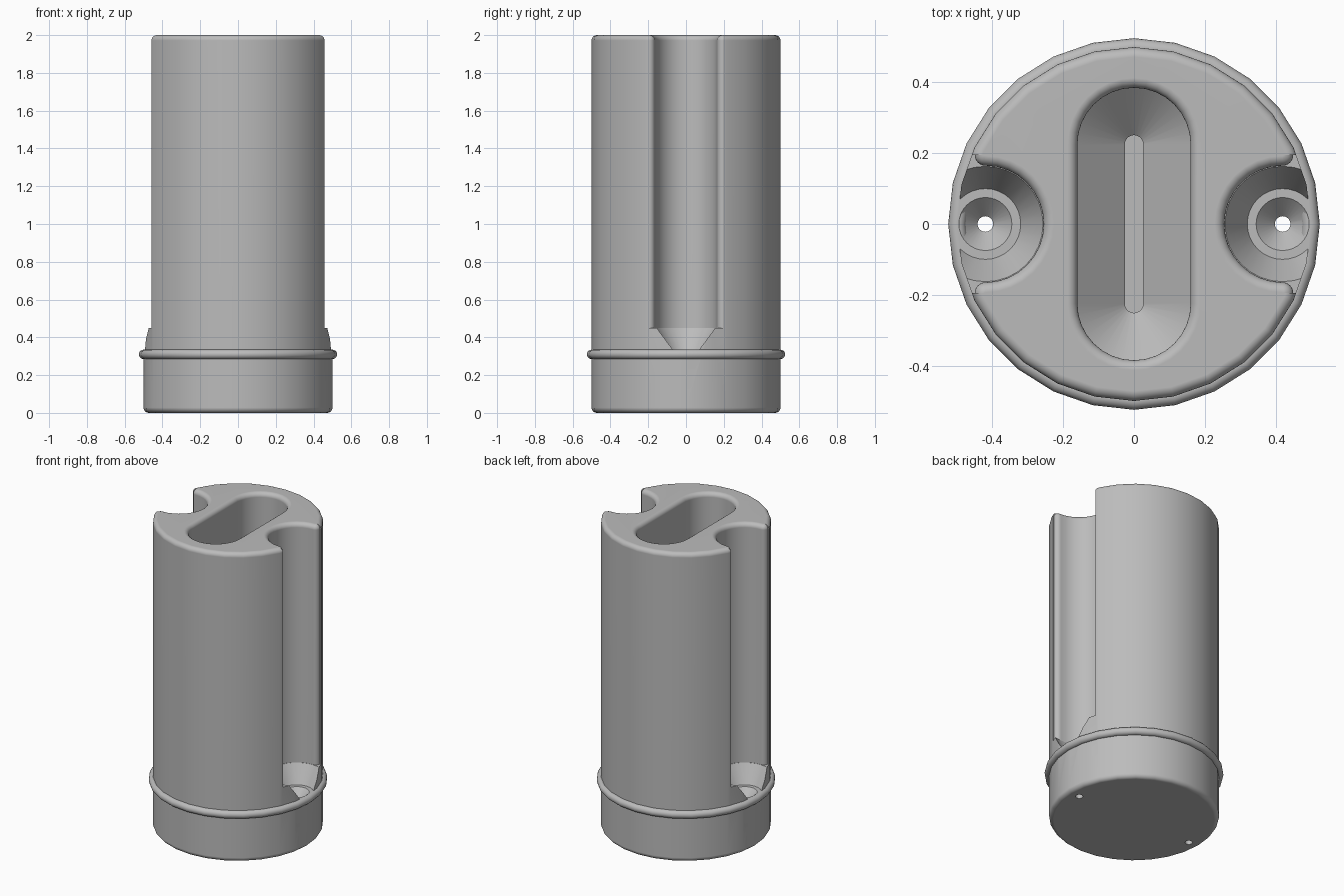
import bpy
import bmesh
from math import cos, sin, pi

if "Cube" in bpy.data.objects:
    bpy.data.objects.remove(bpy.data.objects["Cube"], do_unlink=True)

FILLET = 0.028
LIP = 0.03
HOLE_X = 0.42
CHANNEL_R = 0.165

grey = bpy.data.materials.new("plain grey")
grey.use_nodes = True
grey.diffuse_color = (0.5, 0.5, 0.5, 1)
grey.node_tree.nodes["Principled BSDF"].inputs["Base Color"].default_value = (0.5, 0.5, 0.5, 1)


def loft(name, layers, outline):
    """Closed solid through outlines; each layer is (size, height)."""
    bm = bmesh.new()
    rings = [[bm.verts.new((x, y, z)) for x, y in outline(size)] for size, z in layers]
    for low, high in zip(rings, rings[1:]):
        for i in range(len(low)):
            j = (i + 1) % len(low)
            bm.faces.new((low[i], low[j], high[j], high[i]))
    bm.faces.new(rings[0][::-1])
    bm.faces.new(rings[-1])
    bmesh.ops.recalc_face_normals(bm, faces=bm.faces)
    mesh = bpy.data.meshes.new(name)
    bm.to_mesh(mesh)
    bm.free()
    mesh.materials.append(grey)
    obj = bpy.data.objects.new(name, mesh)
    bpy.context.collection.objects.link(obj)
    return obj


def arc(cx, cy, r, start, end, steps):
    turns = [start + (end - start) * i / steps for i in range(steps + 1)]
    return [(cx + r * cos(t), cy + r * sin(t)) for t in turns]


def circle(cx, sides):
    return lambda r: arc(cx, 0, r, 0, 2 * pi, sides)[:-1]


def stadium(r):
    return arc(0, 0.225, r, 0, pi, 16) + arc(0, -0.225, r, pi, 2 * pi, 16)


def channel_outline(side):
    # Round groove whose mouth has rounded lips
    def outline(offset):
        lip_y = CHANNEL_R + LIP
        half = [(0.6, lip_y)]
        half += arc(HOLE_X, lip_y, LIP - offset, 0, -pi / 2, 6)[:-1]
        half += arc(HOLE_X, 0, CHANNEL_R + offset, pi / 2, pi, 8)
        full = half + [(x, -y) for x, y in half[-2::-1]]
        return [(side * x, y) for x, y in full]
    return outline


def rim(base):
    # Layers that flare a cutter outward to round the top edge
    steps = [pi / 2 * i / 6 for i in range(7)]
    flare = [(base + FILLET * (1 - cos(a)), 2 - FILLET + FILLET * sin(a)) for a in steps]
    return flare + [(flare[-1][0], 2.1)]


def cut(target, cutter):
    mod = target.modifiers.new("cut", "BOOLEAN")
    mod.operation = "DIFFERENCE"
    mod.solver = "EXACT"
    mod.object = cutter
    bpy.context.view_layer.objects.active = target
    bpy.ops.object.modifier_apply(modifier=mod.name)
    bpy.data.objects.remove(cutter, do_unlink=True)


def smooth(obj):
    bpy.ops.object.select_all(action="DESELECT")
    obj.select_set(True)
    bpy.context.view_layer.objects.active = obj
    bpy.ops.object.shade_smooth_by_angle(angle=pi / 6)


# Main body with rounded bottom and top edges
edge = [(0.5 - FILLET + p, q) for p, q in arc(0, 0, FILLET, 0, pi / 2, 6)]
bottom = [(r, FILLET - h) for r, h in reversed(edge)]
top = [(r, 2 - FILLET + h) for r, h in edge]
body = loft("body", bottom + top, circle(0, 28))

# Central pocket with a tapered bottom and narrow groove
pocket = [(0.026, 0.3), (0.026, 0.38), (0.16, 0.5)] + rim(0.16)
cut(body, loft("pocket_cutter", pocket, stadium))

# Side channels, each ending in a cone and a countersunk screw hole
drill = [(0.022, -0.1), (0.022, 0.28), (0.075, 0.335), (0.1, 0.335),
         (0.163, 0.45), (0.163, 0.5)]
for side in (1, -1):
    cut(body, loft("channel_cutter", [(0, 0.45)] + rim(0), channel_outline(side)))
    cut(body, loft("drill_cutter", drill, circle(side * HOLE_X, 32)))
smooth(body)
body.modifiers.new("clean_shading", "WEIGHTED_NORMAL").keep_sharp = True

# Raised bead around the base
bpy.ops.mesh.primitive_torus_add(major_radius=0.5, minor_radius=0.025,
                                 major_segments=28, minor_segments=16,
                                 location=(0, 0, 0.31))
bead = bpy.context.object
bead.name = "base_bead"
bead.data.materials.append(grey)
smooth(bead)
